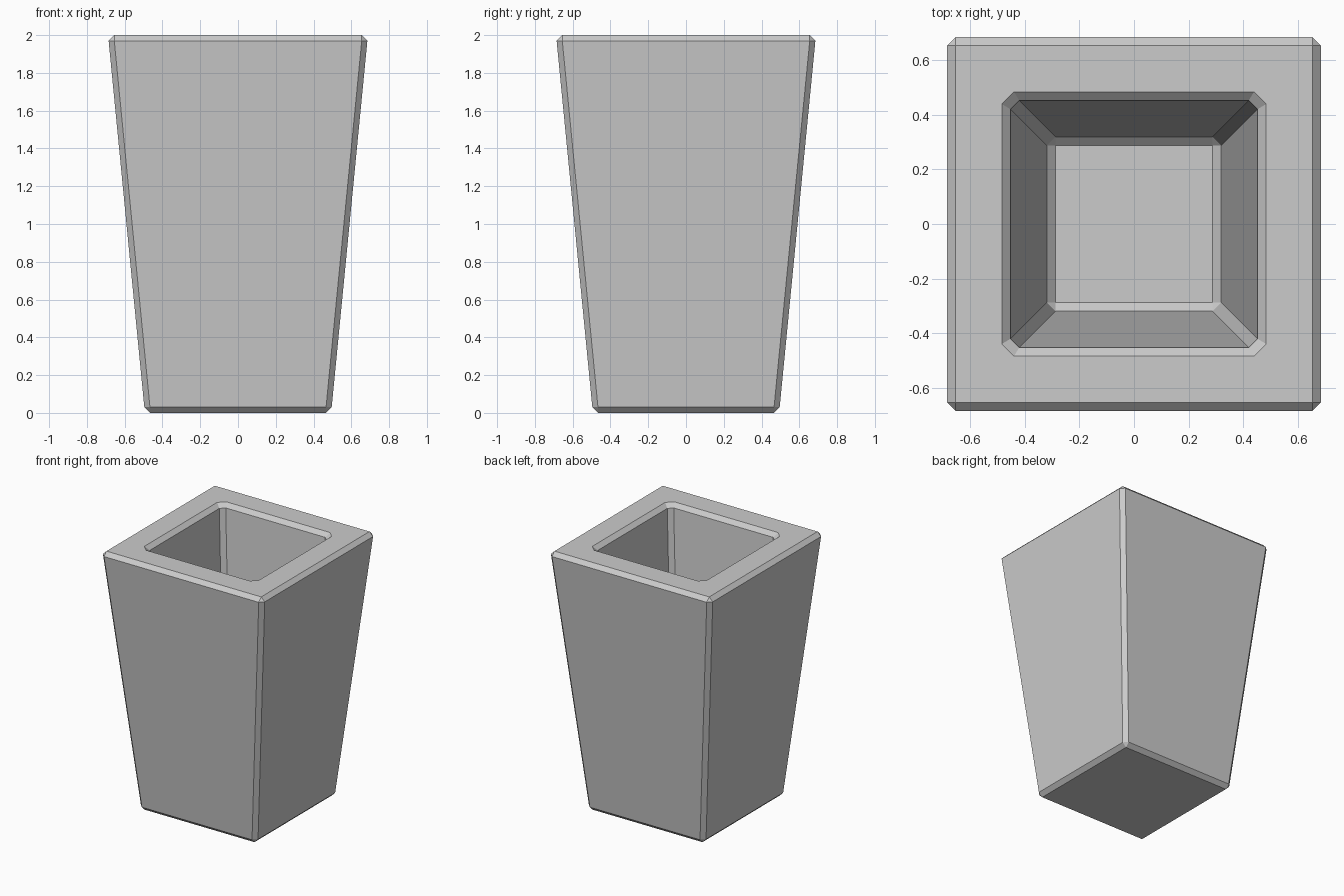
import bpy, bmesh, random
from mathutils import Vector

if "Cube" in bpy.data.objects:
    bpy.data.objects.remove(bpy.data.objects["Cube"])

random.seed(7)


def to_object(bm, name):
    bmesh.ops.recalc_face_normals(bm, faces=bm.faces[:])
    mesh = bpy.data.meshes.new(name)
    bm.to_mesh(mesh)
    bm.free()
    ob = bpy.data.objects.new(name, mesh)
    bpy.context.collection.objects.link(ob)
    return ob


def ring(bm, h, c, z):
    # square of half width h, corners cut by c
    pts = []
    for sx, sy in ((1, 1), (-1, 1), (-1, -1), (1, -1)):
        a, b = (sx * h, sy * (h - c)), (sx * (h - c), sy * h)
        pts += [a, b] if sx * sy > 0 else [b, a]
    return [bm.verts.new((x, y, z)) for x, y in pts]


# Tapered square planter with chamfered edges: (half width, corner cut, z)
PROFILE = [(0.465, 0, 0), (0.496, 0.03, 0.03), (0.685, 0.03, 1.97), (0.655, 0, 2),
           (0.485, 0.045, 2), (0.453, 0.032, 1.97), (0.32, 0.032, 0.23), (0.288, 0, 0.2)]
bm = bmesh.new()
rings = [ring(bm, *p) for p in PROFILE]
for r0, r1 in zip(rings, rings[1:]):
    for i in range(8):
        j = (i + 1) % 8
        bm.faces.new((r0[i], r0[j], r1[j], r1[i]))
bm.faces.new(rings[0])
bm.faces.new(rings[-1])
bmesh.ops.remove_doubles(bm, verts=bm.verts[:], dist=0.0005)
planter = to_object(bm, "planter_body")

# Fracture centres: layers around the walls, plus the base
j = random.uniform
centres = []
for z, per_side in ((1.75, 2), (1.35, 2), (0.72, 2), (0.3, 2)):
    half = 0.40 + 0.098 * z
    for n in range(4 * per_side):
        side, k = n % 4, n // 4
        t = ((k + 0.5) / per_side * 2 - 1) * half + j(-0.16, 0.16)
        d = half + j(-0.06, 0.06)
        x, y = ((t, -d), (d, t), (-t, d), (-d, -t))[side]
        centres.append(Vector((x, y, z + j(-0.14, 0.14))))
for x, y in ((0.2, -0.15), (-0.15, 0.2), (-0.22, -0.25), (0.2, 0.25)):
    centres.append(Vector((x, y, 0.1 + j(-0.05, 0.05))))


def voronoi_cell(c):
    bm = bmesh.new()
    bmesh.ops.create_cube(bm, size=5)
    for o in sorted(centres, key=lambda p: (p - c).length):
        if o is c:
            continue
        geom = bm.verts[:] + bm.edges[:] + bm.faces[:]
        cut = bmesh.ops.bisect_plane(bm, geom=geom, dist=1e-5, plane_co=(o + c) / 2,
                                     plane_no=o - c, clear_outer=True)["geom_cut"]
        edges = [e for e in cut if isinstance(e, bmesh.types.BMEdge) and e.is_boundary]
        if edges:
            bmesh.ops.edgeloop_fill(bm, edges=edges)
    return to_object(bm, "cell_cutter")


# Shards: the planter intersected with each cell
shards = []
for i, c in enumerate(centres):
    cell = voronoi_cell(c)
    mod = cell.modifiers.new("shard", 'BOOLEAN')
    mod.operation, mod.solver, mod.object = 'INTERSECT', 'EXACT', planter
    dg = bpy.context.evaluated_depsgraph_get()
    mesh = bpy.data.meshes.new_from_object(cell.evaluated_get(dg))
    bpy.data.objects.remove(cell)
    if len(mesh.polygons) > 3:
        mesh.name = f"planter_shard_{i + 1:02d}"
        ob = bpy.data.objects.new(mesh.name, mesh)
        bpy.context.collection.objects.link(ob)
        shards.append(ob)


def volume(ob):
    b = bmesh.new()
    b.from_mesh(ob.data)
    v = abs(b.calc_volume())
    b.free()
    return v


# Keep the shards when they fill the whole planter, else the plain body
if abs(sum(map(volume, shards)) / volume(planter) - 1) < 0.01:
    bpy.data.objects.remove(planter)
else:
    for ob in shards:
        bpy.data.objects.remove(ob)
